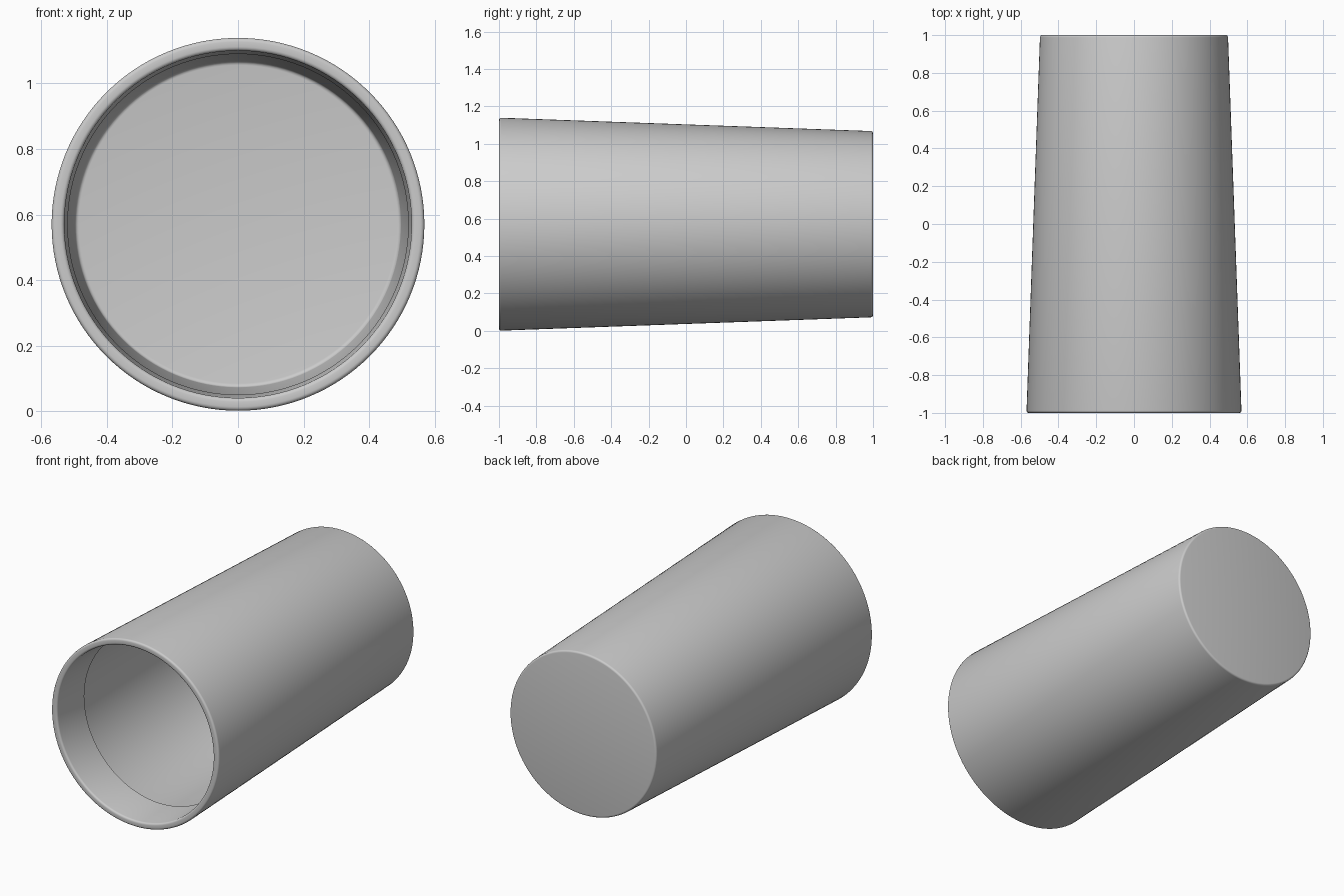
import bpy, bmesh, math

if "Cube" in bpy.data.objects:
    bpy.data.objects.remove(bpy.data.objects["Cube"])

SEGMENTS = 128
AXIS_Z = 0.57


def rounded(r, y, radius, start, steps=4):
    """Quarter-round corner in (radius, y) space around centre (r, y)."""
    return [(r + radius * math.cos(start - i * math.pi / 2 / steps),
             y + radius * math.sin(start - i * math.pi / 2 / steps))
            for i in range(steps + 1)]


# Profile: closed base, tapered wall, rounded rim, short folded-in lip
B = 0.012
profile = rounded(0.498 - B, 1 - B, B, math.pi / 2)
profile += rounded(0.569 - B, -1 + B, B, 0)
profile += rounded(0.530 + B, -1 + B, B, -math.pi / 2)
profile += [(0.520, -0.75)]

# Lathe the profile around the y axis
bm = bmesh.new()
rings = []
for r, y in profile:
    rings.append([bm.verts.new((r * math.cos(2 * math.pi * i / SEGMENTS), y,
                                r * math.sin(2 * math.pi * i / SEGMENTS)))
                  for i in range(SEGMENTS)])
for a, b in zip(rings, rings[1:]):
    for i in range(SEGMENTS):
        j = (i + 1) % SEGMENTS
        bm.faces.new((a[i], a[j], b[j], b[i]))

# Flat base disc
bm.faces.new(rings[0][::-1])
bm.normal_update()

mesh = bpy.data.meshes.new("cup")
bm.to_mesh(mesh)
bm.free()
cup = bpy.data.objects.new("cup", mesh)
cup.location.z = AXIS_Z
bpy.context.collection.objects.link(cup)

bpy.context.view_layer.objects.active = cup
cup.select_set(True)
bpy.ops.object.shade_smooth_by_angle(angle=math.radians(35))
